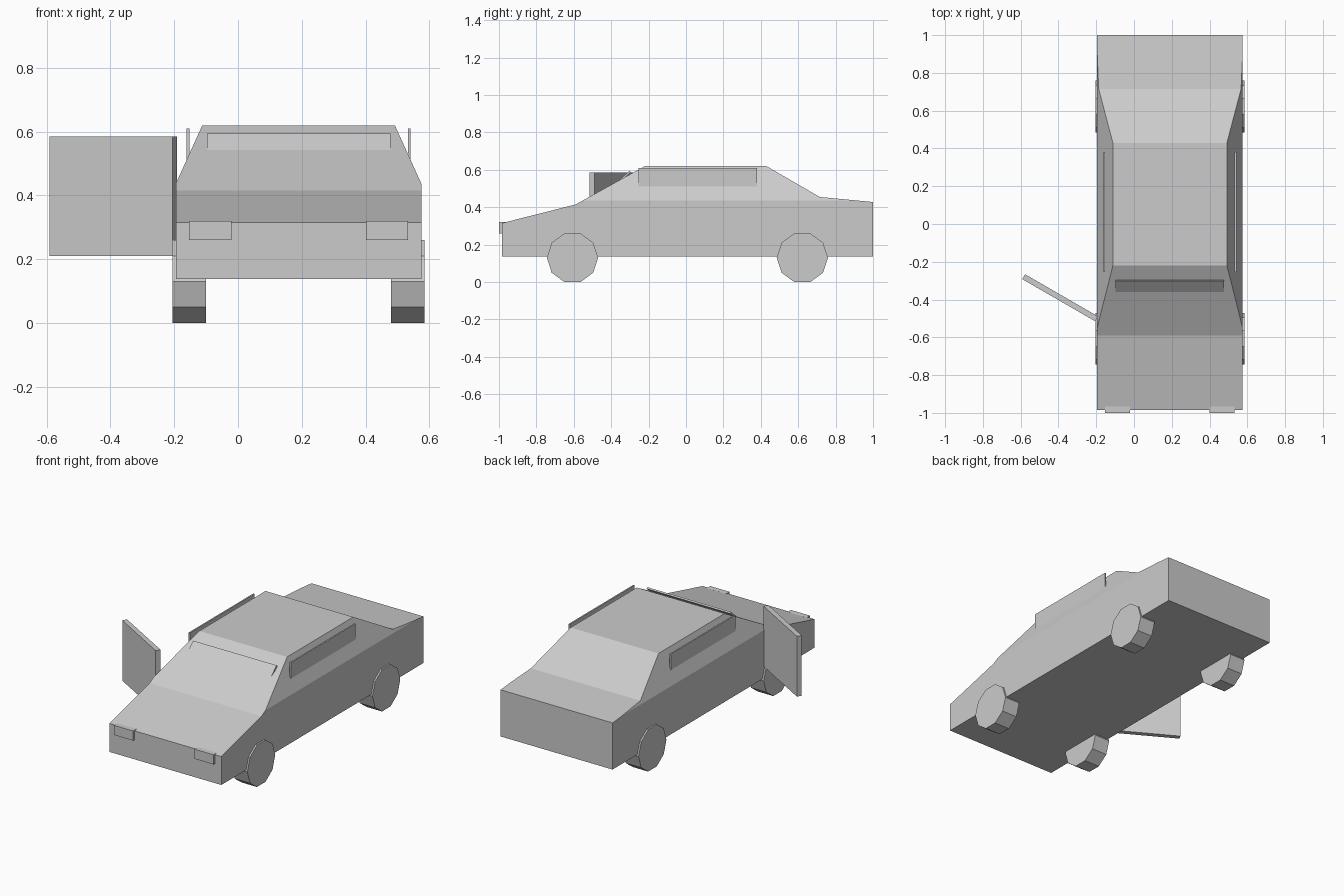
import bpy, bmesh, math
from mathutils import Matrix, Vector

if "Cube" in bpy.data.objects:
    bpy.data.objects.remove(bpy.data.objects["Cube"])

CX = 0.19        # centre line of the car
HALF = 0.385     # half width of the body

grey = bpy.data.materials.new("plain grey")
grey.diffuse_color = (0.6, 0.6, 0.6, 1)
grey.use_nodes = True
grey.node_tree.nodes["Principled BSDF"].inputs["Base Color"].default_value = grey.diffuse_color


def finish(name, bm):
    bmesh.ops.recalc_face_normals(bm, faces=bm.faces[:])
    mesh = bpy.data.meshes.new(name)
    bm.to_mesh(mesh)
    bm.free()
    mesh.materials.append(grey)
    obj = bpy.data.objects.new(name, mesh)
    bpy.context.collection.objects.link(obj)
    return obj


def box(name, centre, size, rot=Matrix.Identity(4)):
    bm = bmesh.new()
    m = Matrix.Translation(centre) @ rot @ Matrix.Diagonal((*size, 1))
    bmesh.ops.create_cube(bm, size=1, matrix=m)
    return finish(name, bm)


# Body: side profile extruded across, then the cabin sides sliced at a slant
profile = [(-0.985, 0.138), (-0.985, 0.315), (-0.59, 0.415), (-0.22, 0.62),
           (0.43, 0.62), (0.715, 0.455), (1.0, 0.428), (1.0, 0.138)]
bm = bmesh.new()
side = bm.faces.new([bm.verts.new((CX - HALF, y, z)) for y, z in profile])
ext = bmesh.ops.extrude_face_region(bm, geom=[side])
bmesh.ops.translate(bm, vec=(2 * HALF, 0, 0),
                    verts=[v for v in ext["geom"] if isinstance(v, bmesh.types.BMVert)])
bmesh.ops.recalc_face_normals(bm, faces=bm.faces[:])
for s in (-1, 1):
    cut = bmesh.ops.bisect_plane(
        bm, geom=bm.verts[:] + bm.edges[:] + bm.faces[:], dist=1e-5,
        plane_co=(CX + s * HALF, 0, 0.437),
        plane_no=Vector((s * 0.183, 0, 0.083)).normalized(), clear_outer=True)
    edges = [e for e in cut["geom_cut"] if isinstance(e, bmesh.types.BMEdge)]
    bmesh.ops.holes_fill(bm, edges=edges, sides=0)
finish("body", bm)

# Wheels: ten-sided discs
for side_name, s in (("left", -1), ("right", 1)):
    for end_name, y in (("front", -0.607), ("rear", 0.622)):
        bm = bmesh.new()
        ring = [bm.verts.new((CX + s * 0.29, y + 0.137 * math.cos(i * math.tau / 10),
                              0.1303 + 0.137 * math.sin(i * math.tau / 10)))
                for i in range(10)]
        ext = bmesh.ops.extrude_face_region(bm, geom=[bm.faces.new(ring)])
        bmesh.ops.translate(bm, vec=(s * 0.105, 0, 0),
                            verts=[v for v in ext["geom"] if isinstance(v, bmesh.types.BMVert)])
        finish(f"{end_name}_{side_name}_wheel", bm)

    # Side window plate and headlight
    box(f"{side_name}_window", (CX + s * 0.347, 0.0625, 0.53), (0.009, 0.635, 0.16))
    box(f"{side_name}_headlight", (CX + s * 0.277, -0.983, 0.29), (0.132, 0.034, 0.06))

# Windscreen plate, steeper than the glass slope so its top stands proud
tilt = Matrix.Rotation(math.radians(42), 4, 'X')
top = Vector((CX, -0.302, 0.595))
box("windscreen", top + tilt @ Vector((0, -0.06, -0.005)), (0.575, 0.12, 0.01), tilt)

# Open door swung out on the left
swing = Matrix.Rotation(math.radians(150), 4, 'Z')
hinge = Vector((-0.198, -0.502, 0.3975))
box("open_door", hinge + swing @ Vector((0.223, 0, 0)), (0.446, 0.03, 0.375), swing)
